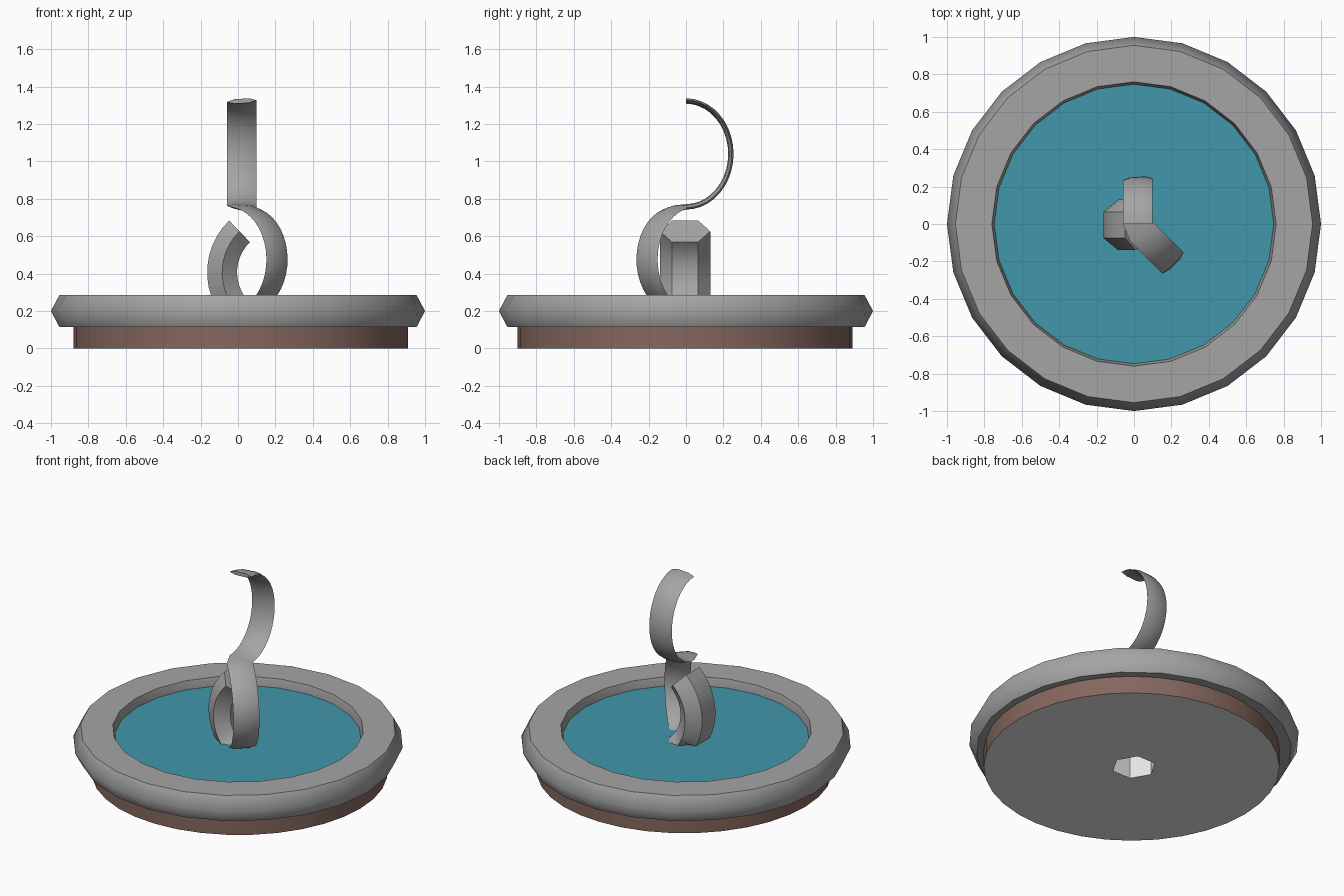
import bpy, bmesh, math
from mathutils import Vector

if "Cube" in bpy.data.objects:
    bpy.data.objects.remove(bpy.data.objects["Cube"])


def material(name, rgb):
    m = bpy.data.materials.new(name)
    m.diffuse_color = (*rgb, 1)
    m.use_nodes = True
    m.node_tree.nodes["Principled BSDF"].inputs["Base Color"].default_value = m.diffuse_color
    return m


grey = material("stone grey", (0.375, 0.375, 0.375))
brown = material("clay brown", (0.235, 0.135, 0.11))
teal = material("water teal", (0.053, 0.31, 0.405))
white = material("white", (0.85, 0.85, 0.85))


def finish(name, bm, mats, angle):
    bmesh.ops.recalc_face_normals(bm, faces=bm.faces)
    mesh = bpy.data.meshes.new(name)
    bm.to_mesh(mesh)
    bm.free()
    for m in mats:
        mesh.materials.append(m)
    ob = bpy.data.objects.new(name, mesh)
    bpy.context.collection.objects.link(ob)
    bpy.ops.object.select_all(action='DESELECT')
    ob.select_set(True)
    bpy.context.view_layer.objects.active = ob
    bpy.ops.object.shade_smooth_by_angle(angle=math.radians(angle))
    return ob


def bridge(bm, points, closed):
    """Join rows of points, each row being a closed loop."""
    rows = [[bm.verts.new(p) for p in row] for row in points]
    n = len(rows[0])
    for i in range(len(rows) if closed else len(rows) - 1):
        a, b = rows[i], rows[(i + 1) % len(rows)]
        for j in range(n):
            k = (j + 1) % n
            bm.faces.new((a[j], a[k], b[k], b[j]))
    if not closed:
        bm.faces.new(rows[0])
        bm.faces.new(rows[-1])


def arc(centre, rx, rz, out, a0, a1, section, steps, floor=0.225):
    """Rows of a (side, radial) section along an upright elliptic arc."""
    out = Vector(out).normalized()
    up = Vector((0, 0, 1))
    side = out.cross(up)
    rows = []
    for i in range(steps + 1):
        t = math.radians(a0 + (a1 - a0) * i / steps)
        radial = out * math.cos(t) + up * math.sin(t)
        p = Vector(centre) + out * (rx * math.cos(t)) + up * (rz * math.sin(t))
        row = [p + side * u + radial * v for u, v in section]
        for q in row:
            q.z = max(q.z, floor)
        rows.append(row)
    return rows


# basin rim: closed profile turned around z
profile = [(0.76, 0.285), (0.955, 0.285), (1.0, 0.2), (0.955, 0.115), (0.76, 0.115), (0.74, 0.2)]
bm = bmesh.new()
angles = [math.tau * i / 24 for i in range(24)]
bridge(bm, [[(r * math.cos(t), r * math.sin(t), z) for r, z in profile] for t in angles], True)
finish("basin_rim", bm, [grey], 60)

# base: brown wall, white underside with a six-sided hole
bm = bmesh.new()
rows = []
for i in range(36):
    t = math.tau * i / 36
    off = (t - math.pi / 6 + math.pi / 6) % (math.pi / 3) - math.pi / 6
    hole = 0.117 / math.cos(off)
    c, s = math.cos(t), math.sin(t)
    outer = (0.015 + 0.895 * c, -0.005 + 0.895 * s)
    inner = (hole * c, hole * s)
    inner = (inner[0], inner[1])
    rows.append([(*outer, 0), (*outer, 0.15), (*inner, 0.22), (*inner, 0)])
bridge(bm, rows, True)
bm.normal_update()
for f in bm.faces:
    f.material_index = 0 if f.calc_center_median().to_2d().length > 0.8 else 1
finish("basin_base", bm, [brown, white], 40)

# water surface
bm = bmesh.new()
bridge(bm, [[(0.752 * math.cos(t), 0.752 * math.sin(t), z) for t in angles] for z in (0.222, 0.23)], False)
finish("water", bm, [teal], 40)

# thick six-sided curl rising from the water
hexagon = [(0.135, 0), (0.07, 0.08), (-0.07, 0.08), (-0.135, 0), (-0.07, -0.08), (0.07, -0.08)]
bm = bmesh.new()
bridge(bm, arc((0.22, -0.005, 0.407), 0.305, 0.305, (-1, 0, 0), 46, -53, hexagon, 12), False)
finish("thick_curl", bm, [grey], 35)

# thin ribbon: a lower and an upper half turn joined in an S
lens = [(0.08, 0), (0.04, 0.012), (-0.04, 0.012), (-0.08, 0), (-0.04, -0.012), (0.04, -0.012)]
flipped = [(-u, -v - 0.06 * u) for u, v in lens]
lower = arc((0.005, -0.005, 0.476), 0.288, 0.28, (1, -1, 0), -70, 90, lens, 18)
upper = arc((0.02, 0, 1.04), 0.24, 0.283, (0, 1, 0), -90, 90, flipped, 20)
bm = bmesh.new()
bridge(bm, lower[:-1] + upper, False)
finish("s_ribbon", bm, [grey], 45)
